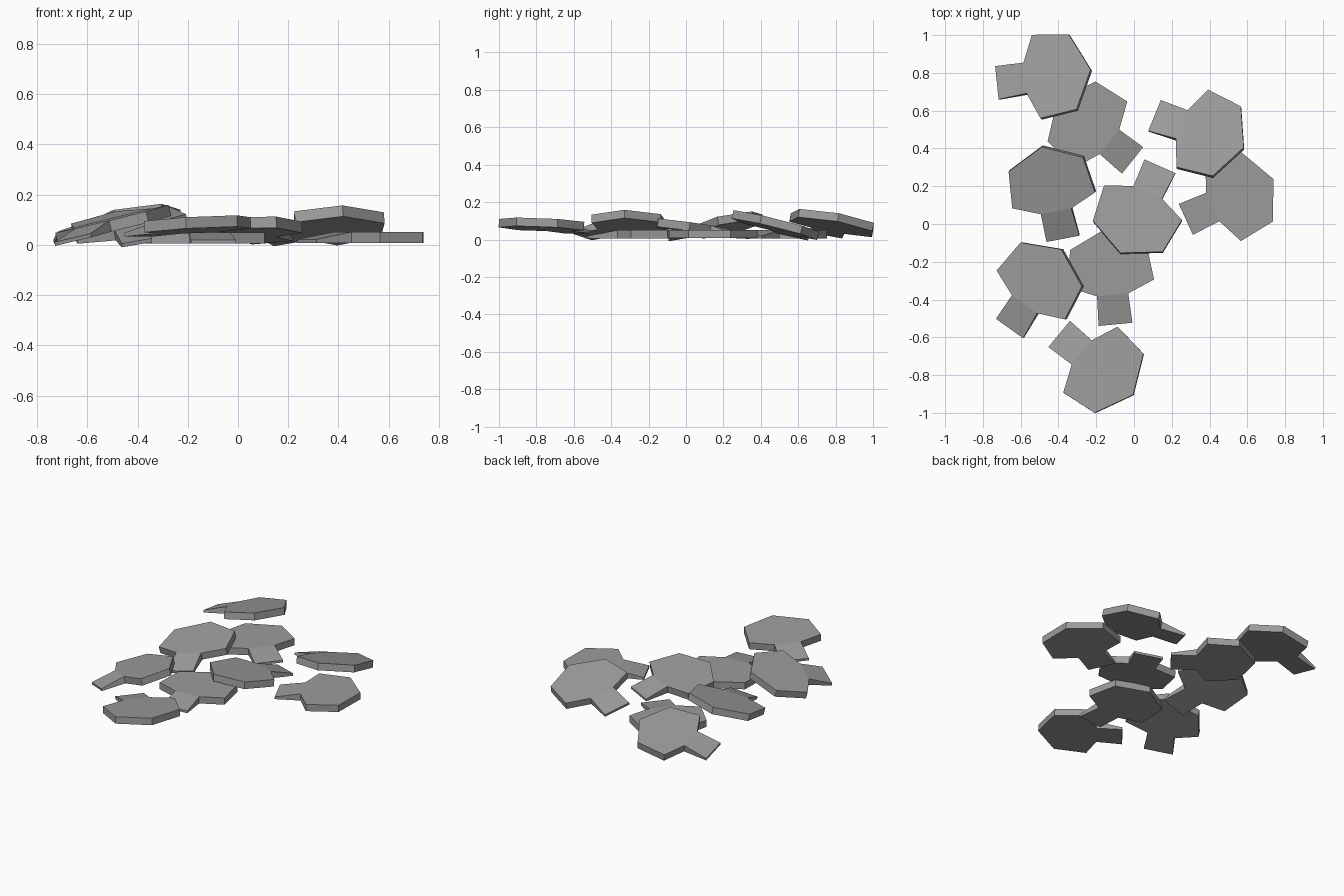
import bpy, bmesh, math
from mathutils import Vector, Matrix

if "Cube" in bpy.data.objects:
    bpy.data.objects.remove(bpy.data.objects["Cube"])

THICK = 0.045
TAB_DROP = 0.03   # the tab thins toward its end

# half outline of a plate: the tab points to -x, the body point to +x
half = [(-0.157, 0.09), (0.0, 0.083), (0.06, 0.226), (0.257, 0.203)]
outline = half + [(0.354, 0.0)] + [(x, -y) for x, y in reversed(half)]

dark_grey = bpy.data.materials.new("dark_grey")
dark_grey.diffuse_color = (0.33, 0.33, 0.33, 1)
dark_grey.use_nodes = True
dark_grey.node_tree.nodes["Principled BSDF"].inputs["Base Color"].default_value = dark_grey.diffuse_color


def plate(name, x, y, z, angle, slope_x, slope_y):
    """Flat plate whose top passes through (x, y, z), turned and tilted."""
    bm = bmesh.new()
    n = len(outline)
    top = [bm.verts.new((px, py, -TAB_DROP if px < -0.1 else 0)) for px, py in outline]
    low = [bm.verts.new((px, py, -THICK)) for px, py in outline]
    # body and tab faces, split at the neck
    for ring in (top, low):
        bm.faces.new(ring[1:-1])
        bm.faces.new((ring[0], ring[1], ring[-2], ring[-1]))
    for i in range(n):
        j = (i + 1) % n
        bm.faces.new((top[i], low[i], low[j], top[j]))
    bmesh.ops.recalc_face_normals(bm, faces=bm.faces)
    normal = Vector((-slope_x, -slope_y, 1)).normalized()
    tilt = Vector((0, 0, 1)).rotation_difference(normal).to_matrix().to_4x4()
    turn = Matrix.Rotation(math.radians(angle), 4, 'Z')
    bm.transform(Matrix.Translation((x, y, z)) @ tilt @ turn)
    mesh = bpy.data.meshes.new(name)
    bm.to_mesh(mesh)
    bm.free()
    mesh.materials.append(dark_grey)
    bpy.context.collection.objects.link(bpy.data.objects.new(name, mesh))


# lower plates lying flat
plate("flat_plate_back", -0.13, 0.435, 0.05, 141.3, 0, 0)
plate("flat_plate_right", 0.417, 0.09, 0.052, 24.7, 0, 0)
plate("flat_plate_middle", -0.113, -0.375, 0.05, 95.5, 0, 0)

# upper plates leaning on the others
plate("leaning_plate_back_left", -0.577, 0.773, 0.089, 6.6, 0.17, -0.17)
plate("leaning_plate_left", -0.413, 0.067, 0.075, 101.6, 0.13, 0.20)
plate("leaning_plate_back_right", 0.2525, 0.5275, 0.079, -21.3, 0.06, -0.25)
plate("leaning_plate_centre", 0.0725, 0.1675, 0.070, 245.8, 0.02, -0.13)
plate("leaning_plate_front_left", -0.58, -0.425, 0.081, 55.3, 0.25, 0.02)
plate("raised_plate_front", -0.277, -0.68, 0.090, -39.5, 0.06, -0.05)
